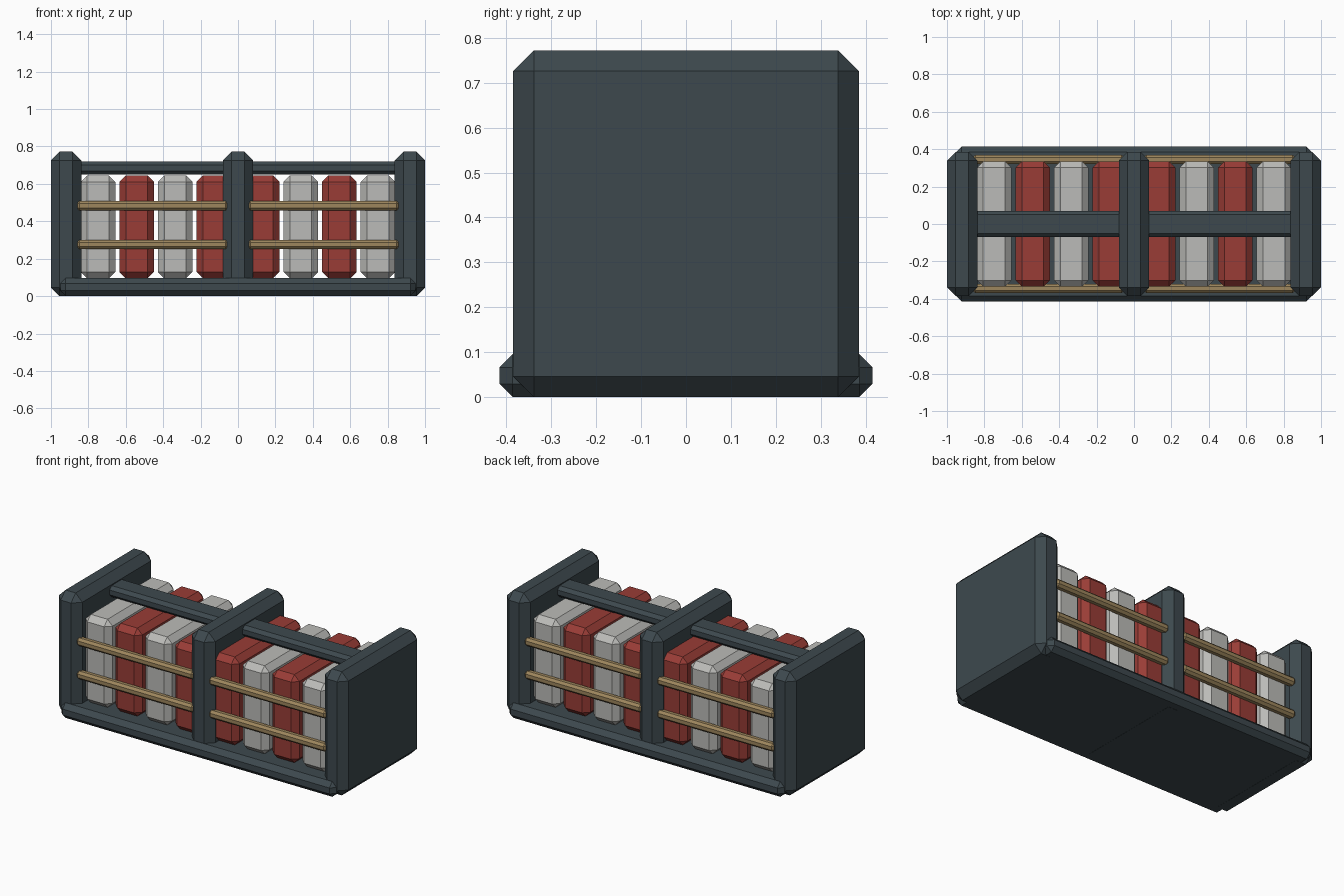
import bpy
import bmesh
from mathutils import Vector

cube = bpy.data.objects.get("Cube")
if cube:
    bpy.data.objects.remove(cube, do_unlink=True)


def material(name, rgb):
    mat = bpy.data.materials.new(name)
    mat.use_nodes = True
    color = (*rgb, 1)
    mat.diffuse_color = color
    mat.node_tree.nodes["Principled BSDF"].inputs["Base Color"].default_value = color
    return mat


SLATE = material("dark slate", (0.047, 0.066, 0.076))
WHITE = material("pale grey", (0.5, 0.5, 0.48))
RED = material("brick red", (0.32, 0.046, 0.037))
TAN = material("tan wood", (0.34, 0.24, 0.11))


def chamfered_box(name, center, size, chamfer, mat):
    """Flat-shaded box with every edge cut by a single chamfer."""
    bm = bmesh.new()
    bmesh.ops.create_cube(bm, size=1)
    bmesh.ops.scale(bm, vec=Vector(size), verts=bm.verts)
    bmesh.ops.bevel(bm, geom=bm.edges[:], offset=chamfer, segments=1,
                    affect='EDGES', clamp_overlap=True)
    mesh = bpy.data.meshes.new(name)
    bm.to_mesh(mesh)
    bm.free()
    mesh.materials.append(mat)
    obj = bpy.data.objects.new(name, mesh)
    obj.location = center
    bpy.context.collection.objects.link(obj)
    return obj


# Base slab
chamfered_box("base", (0, 0, 0.048), (1.9, 0.83, 0.095), 0.029, SLATE)

# End panels and middle divider
for name, x in (("right_panel", -0.919), ("middle_divider", 0), ("left_panel", 0.919)):
    chamfered_box(name, (x, 0, 0.386), (0.162, 0.77, 0.772), 0.046, SLATE)

# Top rail running through the divider
chamfered_box("top_rail", (0, 0, 0.685), (1.76, 0.14, 0.07), 0.02, SLATE)

# Bundled blocks, mirrored colours about the divider
for side, label in ((-1, "right"), (1, "left")):
    for i in range(4):
        x = side * (0.13 + 0.206 * i)
        chamfered_box(f"{label}_block_{i + 1}", (x, 0, 0.37), (0.184, 0.67, 0.55),
                      0.034, WHITE if i % 2 else RED)

# Retaining rods on the front and back of each bay
for side, label in ((-1, "right"), (1, "left")):
    for face, where in ((-1, "front"), (1, "back")):
        for z, level in ((0.276, "lower"), (0.483, "upper")):
            chamfered_box(f"{label}_{where}_{level}_rod", (side * 0.457, face * 0.345, z),
                          (0.81, 0.05, 0.05), 0.014, TAN)
